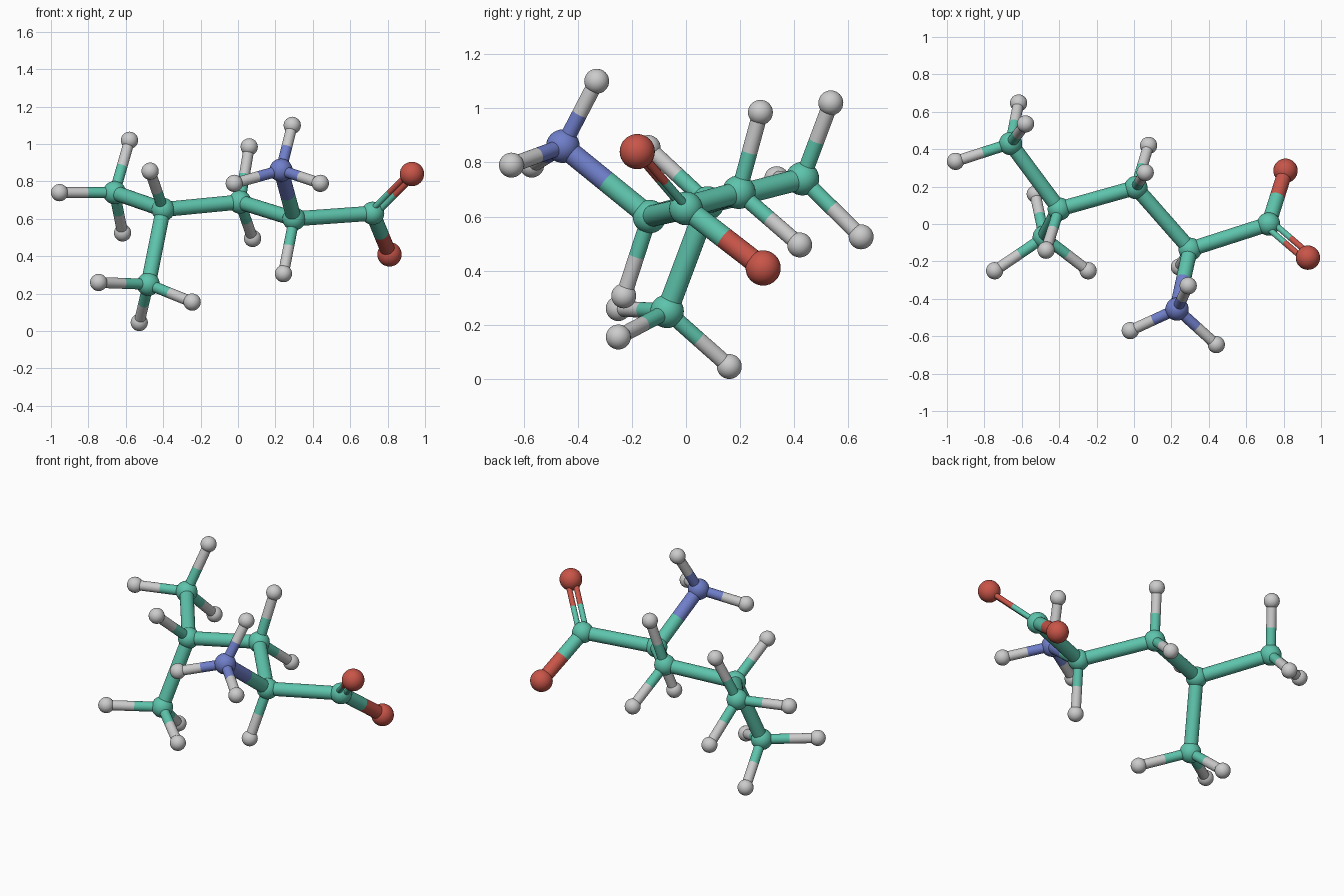
import bpy
import math
from mathutils import Vector

cube = bpy.data.objects.get("Cube")
if cube:
    bpy.data.objects.remove(cube, do_unlink=True)


def material(name, rgb):
    m = bpy.data.materials.new(name)
    m.use_nodes = True
    m.diffuse_color = (*rgb, 1)
    bsdf = m.node_tree.nodes["Principled BSDF"]
    bsdf.inputs["Base Color"].default_value = (*rgb, 1)
    bsdf.inputs["Roughness"].default_value = 0.5
    return m


# Element: (material, ball radius)
KINDS = {
    "carbon": (material("teal", (0.11, 0.55, 0.41)), 0.062),
    "nitrogen": (material("blue", (0.16, 0.21, 0.59)), 0.062),
    "oxygen": (material("red", (0.58, 0.09, 0.065)), 0.065),
    "hydrogen": (material("light grey", (0.60, 0.60, 0.60)), 0.046),
}
THICK, THIN, DOUBLE = 0.040, 0.029, 0.016

# Heavy atoms
ATOMS = {
    "acid_carbon": ("carbon", (0.72, 0.00, 0.63)),
    "alpha_carbon": ("carbon", (0.30, -0.135, 0.60)),
    "beta_carbon": ("carbon", (0.01, 0.195, 0.69)),
    "branch_carbon": ("carbon", (-0.40, 0.08, 0.65)),
    "upper_end_carbon": ("carbon", (-0.66, 0.43, 0.74)),
    "lower_end_carbon": ("carbon", (-0.48, -0.07, 0.25)),
    "amine_nitrogen": ("nitrogen", (0.23, -0.455, 0.86)),
    "double_oxygen": ("oxygen", (0.93, -0.18, 0.84)),
    "single_oxygen": ("oxygen", (0.81, 0.285, 0.41)),
}

# Hydrogens grouped by the atom that carries them
HYDROGENS = {
    "amine_nitrogen": [(0.29, -0.33, 1.10), (-0.02, -0.57, 0.79), (0.44, -0.645, 0.79)],
    "alpha_carbon": [(0.243, -0.23, 0.307)],
    "beta_carbon": [(0.06, 0.275, 0.985), (0.078, 0.42, 0.495)],
    "branch_carbon": [(-0.47, -0.14, 0.855)],
    "upper_end_carbon": [(-0.58, 0.535, 1.02), (-0.954, 0.335, 0.74), (-0.617, 0.647, 0.525)],
    "lower_end_carbon": [(-0.745, -0.25, 0.26), (-0.245, -0.25, 0.155), (-0.528, 0.16, 0.046)],
}

BONDS = [
    ("acid_carbon", "alpha_carbon"),
    ("alpha_carbon", "beta_carbon"),
    ("beta_carbon", "branch_carbon"),
    ("branch_carbon", "upper_end_carbon"),
    ("branch_carbon", "lower_end_carbon"),
    ("alpha_carbon", "amine_nitrogen"),
    ("acid_carbon", "single_oxygen"),
]


def finish(name, kind):
    ob = bpy.context.object
    ob.name = name
    ob.data.materials.append(KINDS[kind][0])
    bpy.ops.object.shade_smooth_by_angle(angle=math.radians(40))


def ball(name, kind, pos):
    bpy.ops.mesh.primitive_uv_sphere_add(
        segments=32, ring_count=16, radius=KINDS[kind][1], location=pos)
    finish(name, kind)


def rod(name, kind, a, b, radius):
    d = b - a
    bpy.ops.mesh.primitive_cylinder_add(
        vertices=24, radius=radius, depth=d.length, location=(a + b) / 2,
        rotation=d.to_track_quat('Z', 'Y').to_euler())
    finish(name, kind)


def bond(name, a, b, radius, shift=Vector()):
    """Rod between two atoms, each half in the colour of its own atom."""
    pa, pb = Vector(a[1]) + shift, Vector(b[1]) + shift
    mid = (pa + pb) / 2
    rod(name + "_near_half", a[0], pa, mid, radius)
    rod(name + "_far_half", b[0], mid, pb, radius)


# Balls for the heavy atoms
for name, (kind, pos) in ATOMS.items():
    ball(name, kind, pos)

# Thick single bonds
for a, b in BONDS:
    bond(f"bond_{a}_{b}", ATOMS[a], ATOMS[b], THICK)

# Hydrogens with thin bonds
for parent, places in HYDROGENS.items():
    for i, pos in enumerate(places, 1):
        ball(f"hydrogen_{parent}_{i}", "hydrogen", pos)
        bond(f"bond_hydrogen_{parent}_{i}", ATOMS[parent], ("hydrogen", pos), THIN)

# Double bond: two slim rods side by side in the plane of the acid group
centre, twin, single = (Vector(ATOMS[n][1]) for n in
                        ("acid_carbon", "double_oxygen", "single_oxygen"))
axis = (twin - centre).normalized()
side = (single - centre).cross(axis).cross(axis).normalized()
for i, s in enumerate((-1, 1), 1):
    bond(f"double_bond_{i}", ATOMS["acid_carbon"], ATOMS["double_oxygen"],
         DOUBLE, side * s * 0.021)
